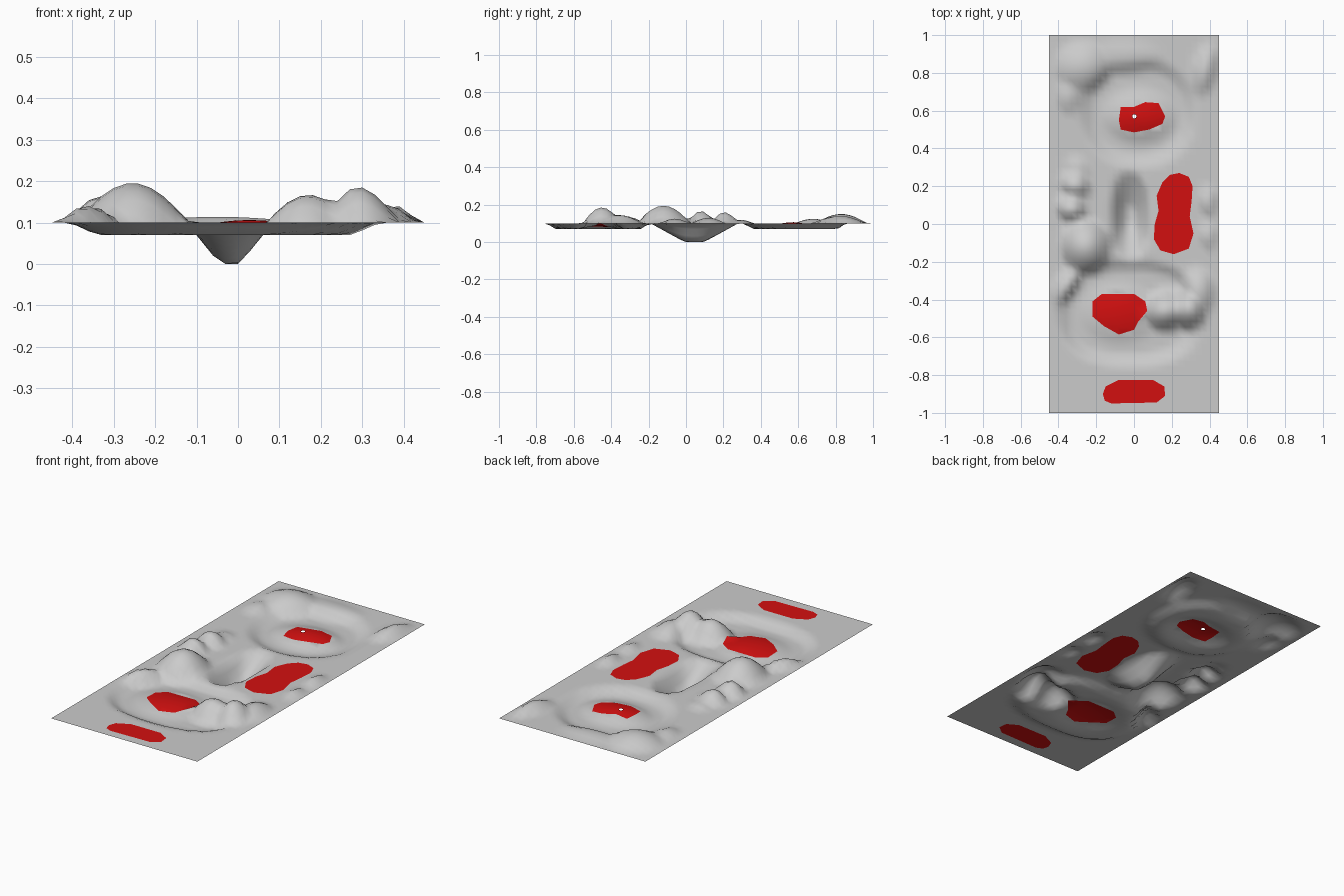
import bpy, math
from mathutils import Vector
from mathutils.geometry import delaunay_2d_cdt

if "Cube" in bpy.data.objects:
    bpy.data.objects.remove(bpy.data.objects["Cube"])

W, L, BASE = 0.45, 1.0, 0.10

# dips: centre x, y, radius x, y, floor height, wall steepness, roundness
DIPS = [
    (-0.025, -0.47, 0.38, 0.275, 0.07, 6.0, 2.6),
    (0.02, 0.59, 0.31, 0.29, 0.07, 4.5, 2.2),
    (-0.02, 0.045, 0.105, 0.235, 0.0, 1.3, 2.3),
]
# hills: centre x, y, radius x, y, turn in degrees, peak height
HILLS = [
    (-0.255, -0.12, 0.14, 0.15, 0, 0.195),
    (-0.33, 0.08, 0.085, 0.075, 0, 0.165),
    (-0.31, 0.205, 0.085, 0.075, 0, 0.160),
    (-0.30, 0.29, 0.07, 0.07, 0, 0.120),
    (-0.36, -0.33, 0.06, 0.13, -35, 0.140),
    (0.29, -0.45, 0.10, 0.12, 0, 0.186),
    (0.17, -0.46, 0.13, 0.11, 15, 0.167),
    (0.34, -0.36, 0.10, 0.13, 0, 0.145),
    (0.395, 0.12, 0.05, 0.09, 0, 0.130),
    (0.395, -0.06, 0.05, 0.08, 0, 0.125),
    (-0.27, 0.83, 0.16, 0.14, 15, 0.150),
    (-0.35, 0.68, 0.07, 0.10, 0, 0.125),
    (0.38, 0.82, 0.07, 0.15, -15, 0.140),
    (-0.05, 0.89, 0.22, 0.09, 0, 0.114),
    (-0.08, -0.47, 0.22, 0.17, 0, 0.096),
    (0.03, 0.57, 0.21, 0.15, 0, 0.106),
]
# outlines of the coloured patches
PATCHES = {
    "upper_green": [(-.08, .55), (-.07, .62), (0, .62), (.06, .645), (.13, .64), (.165, .57),
                    (.15, .53), (.08, .50), (0, .485), (-.07, .50)],
    "side_green": [(.24, .27), (.29, .25), (.31, .2), (.305, .12), (.295, .04), (.315, -.05),
                   (.29, -.13), (.21, -.16), (.14, -.14), (.105, -.08), (.11, 0), (.13, .07),
                   (.12, .15), (.15, .22), (.19, .26)],
    "lower_green": [(-.22, -.41), (-.17, -.37), (0, -.37), (.06, -.41), (.07, -.46), (.02, -.52),
                    (0, -.56), (-.08, -.585), (-.16, -.54), (-.22, -.49)],
    "tee_patch": [(-.165, -.9), (-.15, -.86), (-.08, -.825), (.1, -.825), (.16, -.86),
                  (.165, -.91), (.12, -.945), (-.12, -.95), (-.155, -.935)],
}
CUP = [(0.002 + 0.011 * math.cos(i * math.tau / 10), 0.57 + 0.011 * math.sin(i * math.tau / 10))
       for i in range(10)]


def height(x, y):
    z = BASE
    for cx, cy, rx, ry, floor, steep, power in DIPS:
        d = (abs((x - cx) / rx) ** power + abs((y - cy) / ry) ** power) ** (1 / power)
        w = min(1, max(0, (1 - d) * steep))
        z = min(z, z + (floor - z) * w)
    ground = z
    for cx, cy, rx, ry, turn, peak in HILLS:
        a = math.radians(turn)
        u = (x - cx) * math.cos(a) + (y - cy) * math.sin(a)
        v = (y - cy) * math.cos(a) - (x - cx) * math.sin(a)
        w = max(0, 1 - (u / rx) ** 2 - (v / ry) ** 2) ** 1.2
        z = max(z, ground + (peak - ground) * w)
    # settle to the flat border at the sheet edge
    fade = min(1, (W - abs(x)) / 0.05, (L - abs(y)) / 0.06)
    return BASE + (z - BASE) * max(0, fade)


def inside(p, poly):
    hit = False
    for (x1, y1), (x2, y2) in zip(poly, poly[1:] + poly[:1]):
        if (y1 > p[1]) != (y2 > p[1]) and p[0] < (x2 - x1) * (p[1] - y1) / (y2 - y1) + x1:
            hit = not hit
    return hit


def make_part(name, tris, pts, colour=None):
    used = sorted({i for t in tris for i in t})
    remap = {old: new for new, old in enumerate(used)}
    mesh = bpy.data.meshes.new(name)
    mesh.from_pydata([(pts[i].x, pts[i].y, height(*pts[i])) for i in used], [],
                     [[remap[i] for i in t] for t in tris])
    mesh.shade_smooth()
    if colour:
        mesh.materials.append(colour)
    bpy.context.collection.objects.link(bpy.data.objects.new(name, mesh))


# plan layout: outlines plus a regular grid, triangulated together
points, edges = [], []
for outline in list(PATCHES.values()) + [CUP]:
    s, n = len(points), len(outline)
    points += [Vector(p) for p in outline]
    edges += [(s + i, s + (i + 1) % n) for i in range(n)]
rim = list(points)
NX, NY = 30, 66
for i in range(NX + 1):
    for j in range(NY + 1):
        p = Vector((-W + 2 * W * i / NX, -L + 2 * L * j / NY))
        if all((p - q).length > 0.014 for q in rim):
            points.append(p)
pts, _, faces, *_ = delaunay_2d_cdt(points, edges, [], 0, 1e-5)

# sort triangles into terrain and patches, leaving the cup open
parts = {"terrain": []}
parts.update({name: [] for name in PATCHES})
for f in faces:
    c = sum((pts[i] for i in f), Vector((0, 0))) / len(f)
    if inside(c, CUP):
        continue
    key = next((n for n, poly in PATCHES.items() if inside(c, poly)), "terrain")
    parts[key].append(list(f))

red = bpy.data.materials.new("red")
red.diffuse_color = (0.65, 0.005, 0.005, 1)
red.use_nodes = True
red.node_tree.nodes["Principled BSDF"].inputs["Base Color"].default_value = red.diffuse_color
for name, tris in parts.items():
    make_part(name, tris, pts, None if name == "terrain" else red)
